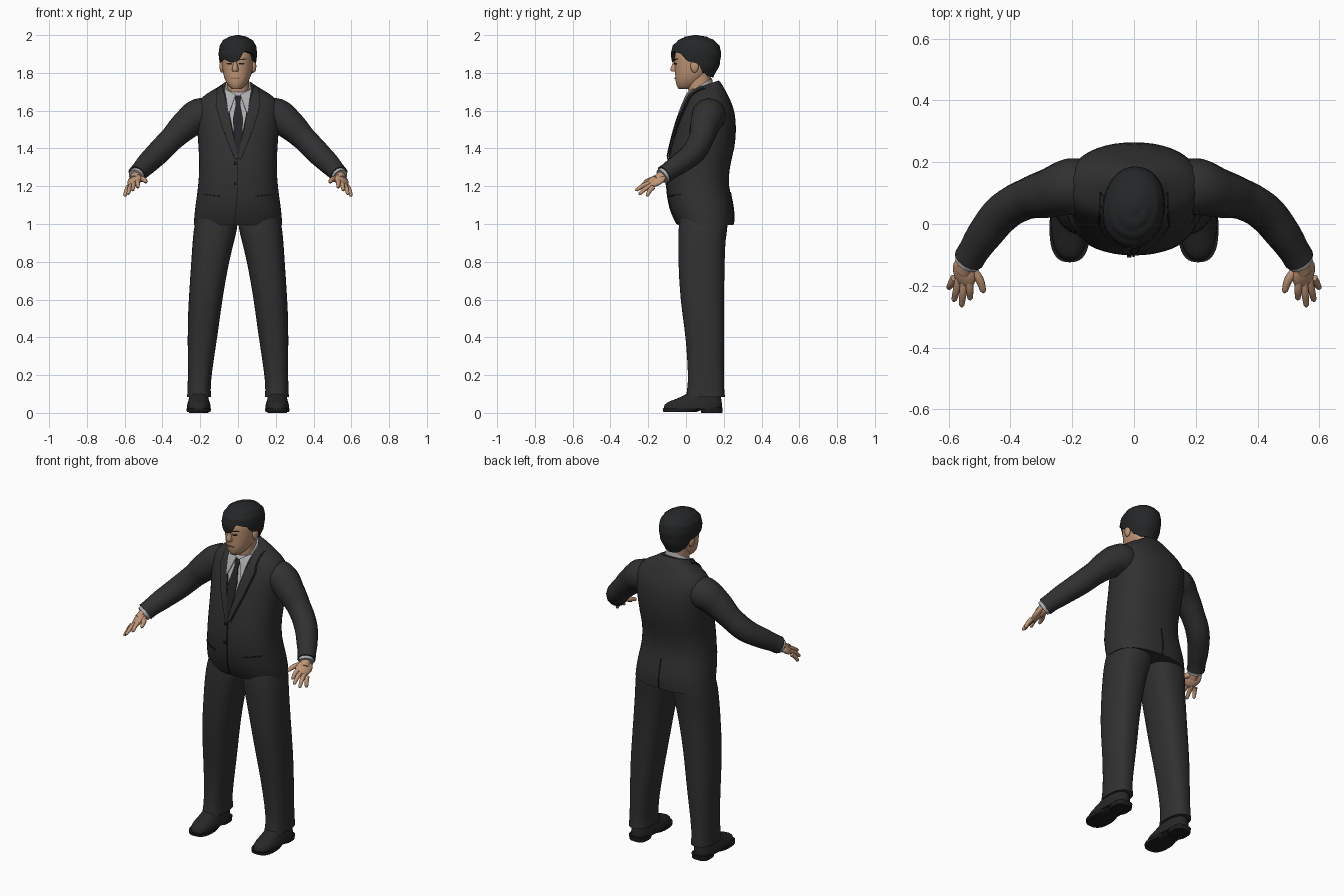
import bpy, bmesh, math
from mathutils import Vector, Matrix
from mathutils.bvhtree import BVHTree

cube = bpy.data.objects.get("Cube")
if cube:
    bpy.data.objects.remove(cube, do_unlink=True)


def material(name, r, g, b):
    m = bpy.data.materials.new(name)
    m.use_nodes = True
    m.diffuse_color = (r, g, b, 1)
    bsdf = m.node_tree.nodes["Principled BSDF"]
    bsdf.inputs["Base Color"].default_value = (r, g, b, 1)
    bsdf.inputs["Roughness"].default_value = 0.8
    return m


SUIT = material("charcoal suit", .03, .03, .031)
SEAM = material("dark seam", .012, .012, .012)
TIE = material("black tie", .018, .018, .02)
HAIR = material("black hair", .018, .019, .02)
SHOE = material("shoe leather", .02, .02, .02)
SHIRT = material("grey shirt", .42, .42, .43)
SKIN = material("skin", .52, .3, .18)
LIPS = material("lips", .33, .15, .1)


def finish(ob, mat):
    """Apply modifiers, set the material and smooth the shading."""
    if not ob.data.materials:
        ob.data.materials.append(mat)
    bpy.ops.object.select_all(action='DESELECT')
    ob.select_set(True)
    bpy.context.view_layer.objects.active = ob
    bpy.ops.object.convert(target='MESH')
    bpy.ops.object.shade_smooth_by_angle(angle=math.radians(50))
    return ob


def add(name, data):
    ob = bpy.data.objects.new(name, data)
    bpy.context.collection.objects.link(ob)
    return ob


def from_bmesh(name, bm):
    bmesh.ops.recalc_face_normals(bm, faces=bm.faces)
    me = bpy.data.meshes.new(name)
    bm.to_mesh(me)
    bm.free()
    return add(name, me)


def skin_rows(bm, rows, closed=True):
    for a, b in zip(rows, rows[1:]):
        for i in range(len(a) if closed else len(a) - 1):
            j = (i + 1) % len(a)
            bm.faces.new((a[i], a[j], b[j], b[i]))


def oval(angle, power):
    c, s = math.cos(angle), math.sin(angle)
    return (math.copysign(abs(c) ** (2 / power), c), math.copysign(abs(s) ** (2 / power), s))


def loft(name, mat, rings, power=2.2, sides=24):
    """Rings are (z, centre x, half width, front y, back y, tilt)."""
    bm = bmesh.new()
    crease = bm.edges.layers.float.new("crease_edge")
    rows = []
    for z, cx, rx, y0, y1, *tilt in rings:
        row = []
        for i in range(sides):
            c, s = oval(math.tau * i / sides, power)
            dy = s * (y1 - y0) / 2
            row.append(bm.verts.new((cx + rx * c, (y0 + y1) / 2 + dy, z + dy * (tilt[0] if tilt else 0))))
        rows.append(row)
    skin_rows(bm, rows)
    for row in (rows[0], rows[-1]):
        for e in bm.faces.new(row).edges:
            e[crease] = 1
    ob = from_bmesh(name, bm)
    ob.modifiers.new("smooth", 'SUBSURF').levels = 1
    return finish(ob, mat)


def tube(name, mat, points):
    """Rounded tube through (x, y, z, radius)."""
    cu = bpy.data.curves.new(name, 'CURVE')
    cu.dimensions = '3D'
    cu.bevel_depth, cu.bevel_resolution, cu.resolution_u = 1, 4, 6
    cu.use_fill_caps = True
    sp = cu.splines.new('BEZIER')
    sp.bezier_points.add(len(points) - 1)
    for bp, (x, y, z, r) in zip(sp.bezier_points, points):
        bp.co, bp.radius = (x, y, z), r
        bp.handle_left_type = bp.handle_right_type = 'AUTO'
    return finish(add(name, cu), mat)


def ball(name, mat, matrix):
    bm = bmesh.new()
    bmesh.ops.create_uvsphere(bm, u_segments=20, v_segments=12, radius=1, matrix=matrix)
    return finish(from_bmesh(name, bm), mat)


def patch(name, mat, target, left, right, lift=.004, back=False, steps=6):
    """Thin plate between two (x, z) edges, laid on the target surface."""
    bvh = BVHTree.FromObject(target, bpy.context.evaluated_depsgraph_get())
    way = -1 if back else 1
    bm = bmesh.new()
    rows = []
    for k in range((len(left) - 1) * steps + 1):
        i = min(k // steps, len(left) - 2)
        t = k / steps - i
        a = Vector(left[i]).lerp(Vector(left[i + 1]), t)
        b = Vector(right[i]).lerp(Vector(right[i + 1]), t)
        row = []
        for j in range(steps + 1):
            x, z = a.lerp(b, j / steps)
            p = bvh.ray_cast(Vector((x, -way, z)), Vector((0, way, 0)))[0] \
                or bvh.find_nearest(Vector((x, 0, z)))[0]
            row.append(bm.verts.new((x, p.y - way * lift, z)))
        rows.append(row)
    skin_rows(bm, rows, closed=False)
    ob = from_bmesh(name, bm)
    solid = ob.modifiers.new("thickness", 'SOLIDIFY')
    solid.thickness, solid.offset = .006, 0
    return finish(ob, mat)


def table(t, pts):
    for (a, u), (b, v) in zip(pts, pts[1:]):
        if t <= b:
            f = (t - a) / (b - a)
            return u + (v - u) * f * f * (3 - 2 * f)
    return pts[-1][1]


def flip(points, s):
    return [(s * p[0], *p[1:]) for p in points]


# Jacket body
jacket = loft("jacket", SUIT, [
    (.995, 0, .236, -.045, .252), (1.04, 0, .234, -.07, .256), (1.1, 0, .227, -.092, .252),
    (1.2, 0, .212, -.105, .225), (1.3, 0, .206, -.103, .23), (1.4, 0, .21, -.083, .26),
    (1.5, 0, .218, -.057, .268), (1.58, 0, .226, -.032, .262), (1.64, 0, .222, -.005, .245),
    (1.685, 0, .18, .01, .215, .1), (1.715, 0, .115, .02, .195, .25), (1.735, 0, .082, .03, .175, .35)],
    power=2.3)

# Shirt front and tie in the jacket opening
opening = [(.07, 1.72), (.042, 1.58), (.022, 1.48), (.003, 1.37)]
patch("shirt_front", SHIRT, jacket, flip(opening, -1), opening)
knot = [(.018, 1.68), (.012, 1.635), (.026, 1.56), (.024, 1.48), (.004, 1.36)]
patch("tie", TIE, jacket, flip(knot, -1), knot, lift=.011)

for s, side in ((1, "left"), (-1, "right")):
    # Lapel, its dark edge, collar wing and pocket
    inner = [(.082, 1.73), (.05, 1.6), (.027, 1.48), (-.002, 1.35)]
    outer = [(.105, 1.72), (.112, 1.625), (.075, 1.5), (.014, 1.345)]
    rim = [(x + .006, z - .003) for x, z in outer]
    patch(side + "_lapel_edge", SEAM, jacket, flip(outer, s), flip(rim, s), lift=.001)
    patch(side + "_lapel", SUIT, jacket, flip(inner, s), flip(outer, s), lift=.008)
    patch(side + "_collar_wing", SHIRT, jacket, flip([(.012, 1.685), (.045, 1.59)], s),
          flip([(.072, 1.715), (.05, 1.59)], s), lift=.014)
    patch(side + "_pocket_edge", SEAM, jacket, flip([(.09, 1.148), (.185, 1.16)], s),
          flip([(.09, 1.142), (.185, 1.154)], s), lift=.002)

    # Trouser leg
    loft(side + "_trouser_leg", SUIT, [
        (z, s * (x0 + x1) / 2, (x1 - x0) / 2, y0, y1) for z, x0, x1, y0, y1 in (
            (1.06, 0, .215, -.03, .215), (.99, 0, .232, -.04, .225), (.93, .014, .24, -.042, .21),
            (.8, .048, .248, -.042, .205), (.6, .083, .262, -.032, .202), (.45, .102, .268, -.008, .203),
            (.3, .125, .266, .006, .202), (.15, .147, .266, .012, .2), (.085, .142, .27, -.002, .207))],
        power=2.4)

    # Shoe with sole and heel
    cx = s * .208
    loft(side + "_shoe", SHOE, [(.02, cx, .062, -.12, .19), (.045, cx, .063, -.118, .192),
                                (.062, cx, .056, -.09, .19), (.085, cx, .05, -.02, .185),
                                (.12, cx, .048, .03, .18)], power=2.5)
    loft(side + "_sole", SEAM, [(.006, cx, .063, -.121, .06), (.024, cx, .066, -.125, .1)], power=2.6)
    loft(side + "_heel", SEAM, [(0, cx, .052, .08, .192), (.028, cx, .055, .075, .195)], power=3)

    # Sleeve and shirt cuff
    tube(side + "_sleeve", SUIT, flip([
        (.13, .125, 1.575, .085), (.205, .12, 1.573, .092), (.275, .1, 1.525, .08),
        (.35, .08, 1.452, .066), (.42, .04, 1.38, .064), (.48, -.03, 1.322, .058),
        (.52, -.09, 1.28, .05), (.535, -.115, 1.262, .05)], s))
    tube(side + "_cuff", SHIRT, flip([(.525, -.1, 1.272, .044), (.541, -.127, 1.252, .042)], s))

    # Hand with spread fingers
    across = Vector((.8, .1, -.58)).normalized()
    along = Vector((.02, -.065, -.052)).normalized()
    along = (along - across * along.dot(across)).normalized()
    axes = Matrix((along * .056, across * .042, along.cross(across) * .02)).transposed().to_4x4()
    palm = Matrix.Translation((.549, -.158, 1.23)) @ axes
    ball(side + "_palm", SKIN, Matrix.Diagonal((s, 1, 1, 1)) @ palm)
    tube(side + "_wrist", SKIN, flip([(.532, -.11, 1.262, .032), (.548, -.155, 1.232, .028)], s))
    tips = (("index", -.03, .53, -.245, 1.193), ("middle", -.01, .558, -.268, 1.178),
            ("ring", .011, .583, -.25, 1.157), ("little", .03, .6, -.208, 1.147))
    for finger, k, *tip in tips:
        a, b = Vector((.556, -.178, 1.213)) + across * k, Vector(tip)
        mid = a.lerp(b, .5) + Vector((0, 0, .006))
        tube(f"{side}_{finger}_finger", SKIN, flip(
            [(*a, .014), (*mid, .012), (*a.lerp(b, .92), .009), (*b, .004)], s))
    tube(side + "_thumb", SKIN, flip([(.528, -.145, 1.242, .017), (.5, -.18, 1.236, .014),
                                      (.488, -.215, 1.224, .01), (.486, -.222, 1.22, .004)], s))

# Front edge, buttons and back vent
patch("front_edge", SEAM, jacket, [(-.004, 1.35), (-.004, 1.18), (-.022, 1.0)],
      [(.001, 1.35), (.001, 1.18), (-.017, 1.0)], lift=.002)
for z in (1.33, 1.22):
    patch("button", SEAM, jacket, [(-.022, z), (-.022, z - .014)], [(-.008, z), (-.008, z - .014)], lift=.005)
patch("back_vent", SEAM, jacket, [(.0, 1.17), (.004, 1.0)], [(.004, 1.17), (.011, 1.0)], lift=.001, back=True)

# Shirt collar and neck
loft("shirt_collar", SHIRT, [(1.655, 0, .086, .0, .155, .35), (1.735, 0, .068, .012, .138, .6)])
loft("neck", SKIN, [(1.65, 0, .058, .02, .13), (1.72, 0, .058, .008, .128), (1.8, 0, .06, .01, .135)])

# Head, nose, ears and face
head = loft("head", SKIN, [
    (1.716, 0, .026, -.04, .03), (1.733, 0, .047, -.052, .065), (1.765, 0, .066, -.057, .1),
    (1.8, 0, .077, -.058, .13), (1.84, 0, .082, -.06, .15), (1.88, 0, .086, -.063, .165),
    (1.92, 0, .085, -.056, .165), (1.955, 0, .07, -.03, .14), (1.98, 0, .035, .01, .1)])
face = [head]
face.append(loft("nose", SKIN, [
    (1.872, 0, .008, -.066, -.03), (1.845, 0, .011, -.073, -.03), (1.82, 0, .019, -.089, -.03),
    (1.807, 0, .016, -.078, -.03)], sides=12))
face.append(patch("mouth", LIPS, head, [(-.027, 1.776), (-.024, 1.769)], [(.027, 1.776), (.024, 1.769)], lift=.002))
for s, side in ((1, "left"), (-1, "right")):
    face.append(ball(side + "_ear", SKIN, Matrix.Translation((s * .085, .056, 1.835))
                     @ Matrix.Diagonal((.013, .022, .034, 1))))
    face.append(patch(side + "_eye", SEAM, head, flip([(.02, 1.852), (.022, 1.845)], s),
                      flip([(.046, 1.852), (.044, 1.845)], s), lift=.001))
    face.append(patch(side + "_eyebrow", HAIR, head, flip([(.016, 1.872), (.016, 1.866)], s),
                      flip([(.055, 1.876), (.055, 1.871)], s), lift=.002))

# Hair cap with a swept fringe: hairline height by angle from the front
hairline = [(-180, 1.775), (-140, 1.78), (-115, 1.8), (-98, 1.85), (-70, 1.862), (-40, 1.872), (-10, 1.855),
            (8, 1.862), (30, 1.915), (55, 1.905), (80, 1.86), (98, 1.85), (115, 1.8), (140, 1.78), (180, 1.775)]
width = [(1.77, .074), (1.85, .096), (1.9, .101), (1.94, .097), (1.97, .081), (1.99, .05), (2, .012)]
front = [(1.77, -.03), (1.85, -.074), (1.9, -.08), (1.94, -.072), (1.97, -.045), (1.99, -.01), (2, .04)]
rear = [(1.77, .145), (1.85, .18), (1.9, .187), (1.94, .18), (1.97, .155), (1.99, .115), (2, .065)]
bm = bmesh.new()
rows = []
for k in range(19):
    row = []
    for i in range(60):
        deg = i * 6 - 180
        z = 2 - (2 - table(deg, hairline)) * (k / 18) ** 1.5
        y0, y1 = table(z, front), table(z, rear)
        c, s = oval(math.radians(deg - 90), 2.1)
        row.append(bm.verts.new((table(z, width) * c, (y0 + y1) / 2 + s * (y1 - y0) / 2, z)))
    rows.append(row)
skin_rows(bm, rows)
bm.faces.new(rows[0])
hair = from_bmesh("hair", bm)
shell = hair.modifiers.new("thickness", 'SOLIDIFY')
shell.thickness, shell.offset = .014, -1
face.append(finish(hair, HAIR))

# Turn the head slightly to its right
pivot = Vector((-.004, .06, 0))
turn = Matrix.Translation(pivot) @ Matrix.Rotation(math.radians(-7), 4, 'Z') @ Matrix.Translation(-pivot)
for ob in face:
    ob.data.transform(turn)
